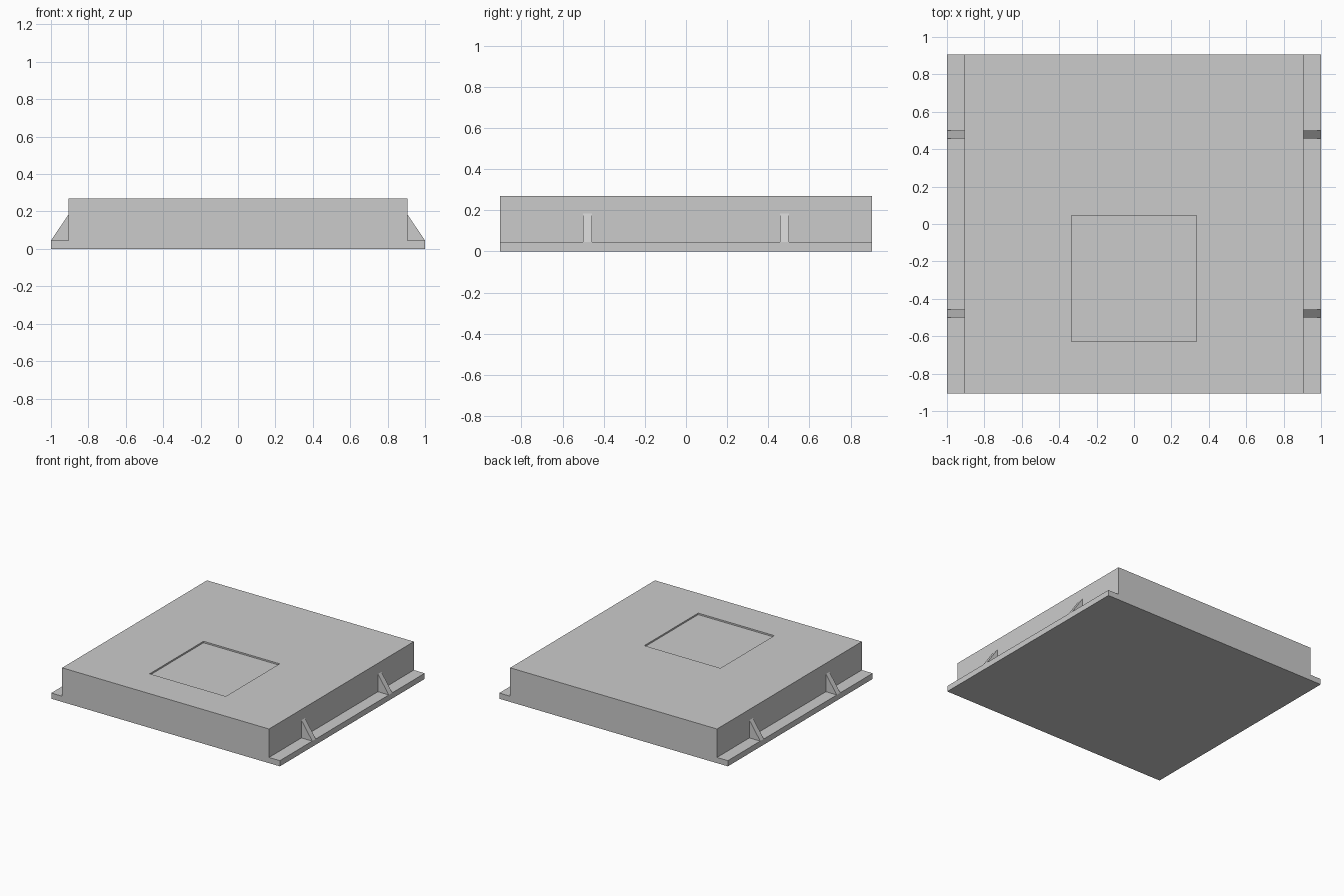
import bpy
import bmesh

if "Cube" in bpy.data.objects:
    bpy.data.objects.remove(bpy.data.objects["Cube"], do_unlink=True)

HALF = 0.905      # half width of the block and half depth of everything
FLANGE_X = 1.0
FLANGE_Z = 0.045
TOP = 0.27

grey = bpy.data.materials.new("plain grey")
grey.use_nodes = True
color = (0.6, 0.6, 0.6, 1)
grey.diffuse_color = color
grey.node_tree.nodes["Principled BSDF"].inputs["Base Color"].default_value = color


def extrude_profile(name, profile, y0, y1):
    """Extrude a closed (x, z) profile from y0 to y1."""
    bm = bmesh.new()
    face = bm.faces.new([bm.verts.new((x, y0, z)) for x, z in profile])
    new = bmesh.ops.extrude_face_region(bm, geom=[face])["geom"]
    verts = [v for v in new if isinstance(v, bmesh.types.BMVert)]
    bmesh.ops.translate(bm, verts=verts, vec=(0, y1 - y0, 0))
    bmesh.ops.recalc_face_normals(bm, faces=bm.faces)
    mesh = bpy.data.meshes.new(name)
    bm.to_mesh(mesh)
    bm.free()
    mesh.materials.append(grey)
    obj = bpy.data.objects.new(name, mesh)
    bpy.context.collection.objects.link(obj)
    return obj


def box(name, x, y0, y1, z0, z1):
    return extrude_profile(name, [(-x, z0), (x, z0), (x, z1), (-x, z1)], y0, y1)


# Block with a mounting flange along each side
half = [(FLANGE_X, 0), (FLANGE_X, FLANGE_Z), (HALF, FLANGE_Z), (HALF, TOP)]
body = extrude_profile("flanged_block",
                       half + [(-x, z) for x, z in reversed(half)], -HALF, HALF)

# Shallow square recess in the top
cutter = box("recess_cutter", 0.333, -0.628, 0.045, TOP - 0.012, TOP + 0.1)
cutter.hide_render = True
cutter.hide_viewport = True
cut = body.modifiers.new("recess", "BOOLEAN")
cut.operation = "DIFFERENCE"
cut.solver = "EXACT"
cut.object = cutter

# Triangular gusset ribs bracing the flanges
for side, sx in (("left", 1), ("right", -1)):
    for end, y in (("front", -0.478), ("back", 0.478)):
        profile = [(sx * HALF, FLANGE_Z), (sx * FLANGE_X, FLANGE_Z), (sx * HALF, 0.185)]
        extrude_profile(f"gusset_{end}_{side}", profile, y - 0.022, y + 0.022)
